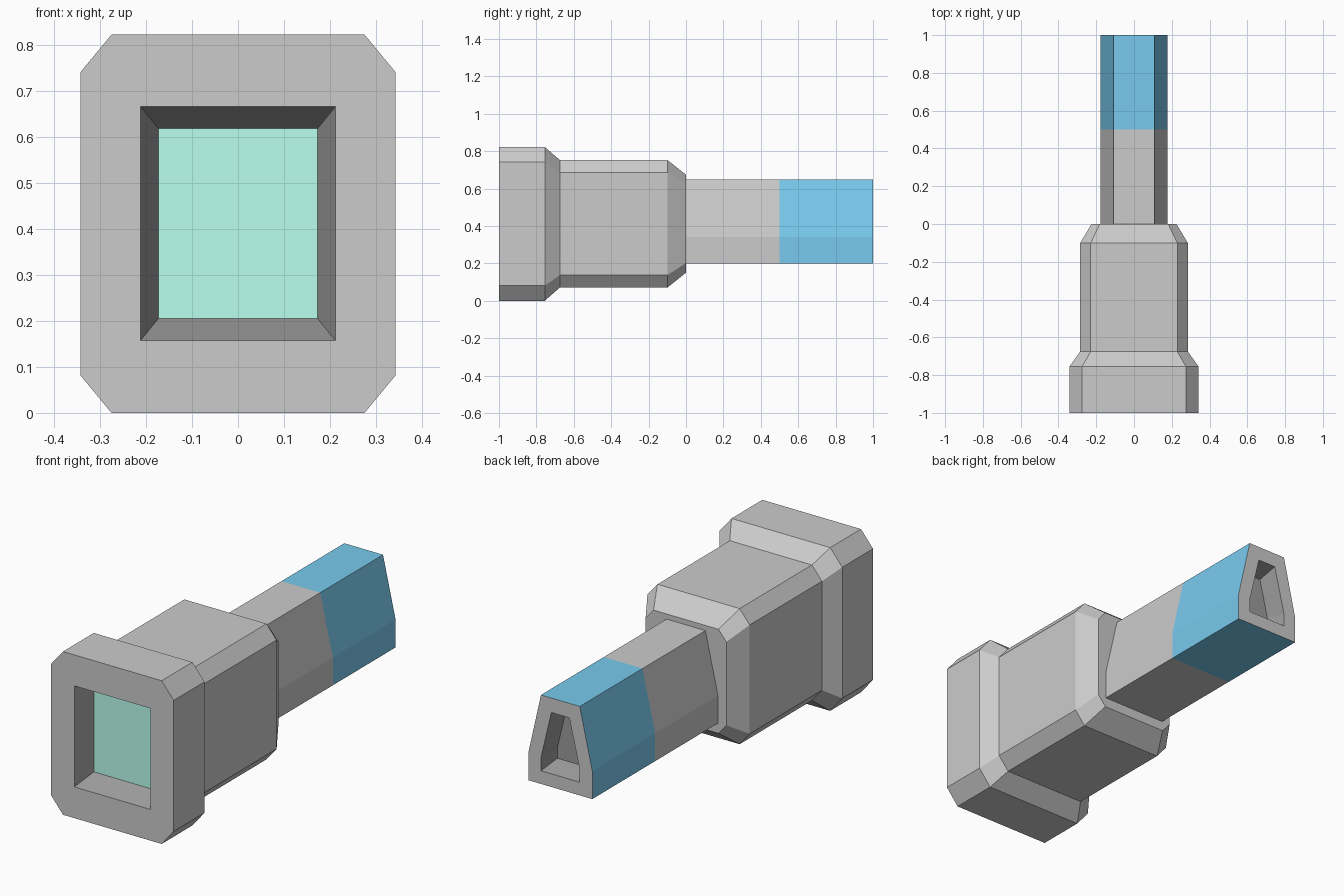
import bpy, bmesh

if "Cube" in bpy.data.objects:
    bpy.data.objects.remove(bpy.data.objects["Cube"])


def material(name, rgb):
    m = bpy.data.materials.new(name)
    m.diffuse_color = (*rgb, 1)
    m.use_nodes = True
    m.node_tree.nodes["Principled BSDF"].inputs["Base Color"].default_value = m.diffuse_color
    return m


def octagon(x, z0, z1, cx, cz):
    """Rectangle with cut corners, in the x/z plane."""
    half = [(x, z0 + cz), (x, z1 - cz), (x - cx, z1)]
    right = [(x - cx, z0)] + half
    return right + [(-a, b) for a, b in reversed(right)]


def mirrored(half):
    """Close a right-hand half profile across x = 0."""
    return half + [(-a, b) for a, b in reversed(half)]


def ring(bm, profile, y):
    return [bm.verts.new((x, y, z)) for x, z in profile]


def bridge(bm, a, b, mat=0):
    n = len(a)
    for i in range(n):
        j = (i + 1) % n
        bm.faces.new((a[i], a[j], b[j], b[i])).material_index = mat


def rim(bm, outer, inner):
    """Fill the flat face between an outer loop and a hole."""
    edges = []
    for loop in (outer, inner):
        for i, v in enumerate(loop):
            w = loop[(i + 1) % len(loop)]
            edges.append(bm.edges.get((v, w)) or bm.edges.new((v, w)))
    bmesh.ops.triangle_fill(bm, edges=edges, use_beauty=True)


def finish(name, bm, mats):
    bmesh.ops.recalc_face_normals(bm, faces=bm.faces)
    me = bpy.data.meshes.new(name)
    bm.to_mesh(me)
    bm.free()
    for m in mats:
        me.materials.append(m)
    ob = bpy.data.objects.new(name, me)
    bpy.context.collection.objects.link(ob)
    return ob


grey = material("grey", (0.8, 0.8, 0.8))
dark = material("dark_recess", (0.33, 0.33, 0.33))
green = material("green_lens", (0.49, 1.0, 0.86))
blue = material("blue_band", (0.19, 0.59, 0.85))

# Housing: front flange, stepped body, tapered shoulder
bm = bmesh.new()
flange = octagon(0.342, 0.0, 0.822, 0.067, 0.081)
body = octagon(0.285, 0.07, 0.753, 0.056, 0.067)
shoulder = octagon(0.225, 0.15, 0.674, 0.044, 0.052)
rings = [ring(bm, p, y) for p, y in (
    (flange, -1), (flange, -0.755), (body, -0.675), (body, -0.1), (shoulder, 0))]
for a, b in zip(rings, rings[1:]):
    bridge(bm, a, b)
bm.faces.new(rings[-1])

# Tapered front recess with the lens at its bottom
mouth = ring(bm, mirrored([(0.212, 0.157), (0.212, 0.666)]), -1)
lens = ring(bm, mirrored([(0.173, 0.205), (0.173, 0.618)]), -0.9)
bridge(bm, mouth, lens, 1)
bm.faces.new(lens).material_index = 2
rim(bm, rings[0], mouth)
finish("housing", bm, [grey, dark, green])

# Barrel: six-sided tube with a blue outer half
bm = bmesh.new()
outer = mirrored([(0.178, 0.2), (0.178, 0.34), (0.108, 0.648)])
hole = mirrored([(0.108, 0.266), (0.108, 0.332), (0.05, 0.575)])
root, middle, tip = [ring(bm, outer, y) for y in (0, 0.5, 1)]
bridge(bm, root, middle)
bridge(bm, middle, tip, 2)
bm.faces.new(root)

# Dark tapered recess in the barrel end
bore = ring(bm, hole, 1)
bore_end = ring(bm, [(x * 0.8, 0.42 + (z - 0.42) * 0.8) for x, z in hole], 0.9)
bridge(bm, bore, bore_end, 1)
bm.faces.new(bore_end).material_index = 1
rim(bm, tip, bore)
finish("barrel", bm, [grey, dark, blue])
